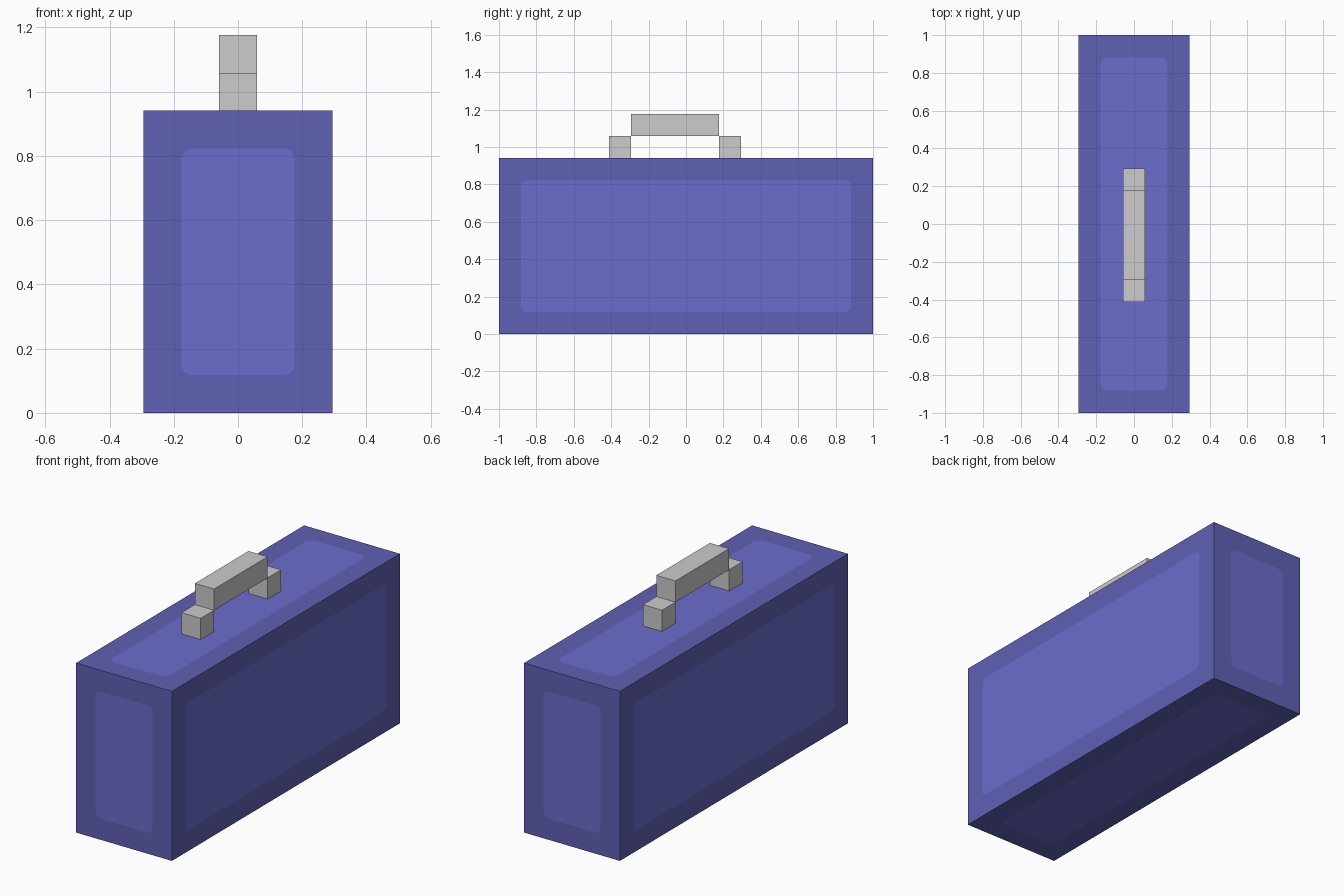
import bpy, bmesh, math
from mathutils import Vector

if "Cube" in bpy.data.objects:
    bpy.data.objects.remove(bpy.data.objects["Cube"])

U = 2 / 17                      # one block unit


def srgb(r, g, b):
    f = lambda c: c / 12.92 if c <= 0.04045 else ((c + 0.055) / 1.055) ** 2.4
    return (f(r / 255), f(g / 255), f(b / 255), 1)


def material(name, rgb):
    m = bpy.data.materials.new(name)
    m.diffuse_color = srgb(*rgb)
    m.use_nodes = True
    m.node_tree.nodes["Principled BSDF"].inputs["Base Color"].default_value = m.diffuse_color
    return m


border = material("dark violet border", (96, 96, 181))
panel = material("light violet panel", (108, 108, 205))
grey = material("handle grey", (204, 204, 204))


def make_object(name, bm, mats):
    bmesh.ops.remove_doubles(bm, verts=bm.verts, dist=1e-5)
    bmesh.ops.recalc_face_normals(bm, faces=bm.faces)
    me = bpy.data.meshes.new(name)
    bm.to_mesh(me)
    bm.free()
    for m in mats:
        me.materials.append(m)
    ob = bpy.data.objects.new(name, me)
    bpy.context.collection.objects.link(ob)
    return ob


def box(name, lo, hi, mat):
    bm = bmesh.new()
    bmesh.ops.create_cube(bm, size=1)
    for v in bm.verts:
        v.co = [(a + b) / 2 + c * (b - a) for a, b, c in zip(lo, hi, v.co)]
    return make_object(name, bm, [mat])


def panelled_side(bm, axis, sign, centre, half, inset, radius, steps=4):
    """One case side: a border frame around a flush rounded panel."""
    u, w = [a for a in range(3) if a != axis]

    def vert(a, b):
        p = Vector(centre)
        p[axis] += sign * half[axis]
        p[u] += a
        p[w] += b
        return bm.verts.new(p)

    corners, arcs = [], []
    for i, (su, sw) in enumerate([(1, 1), (-1, 1), (-1, -1), (1, -1)]):
        corners.append(vert(su * half[u], sw * half[w]))
        cu = su * (half[u] - inset - radius)
        cw = sw * (half[w] - inset - radius)
        angles = [math.pi / 2 * (i + k / steps) for k in range(steps + 1)]
        arcs.append([vert(cu + radius * math.cos(t), cw + radius * math.sin(t))
                     for t in angles])
    bm.faces.new([v for arc in arcs for v in arc]).material_index = 1
    for i in range(4):
        j = (i + 1) % 4
        bm.faces.new([corners[i], corners[j], arcs[j][0], arcs[i][-1]])
        for a, b in zip(arcs[i], arcs[i][1:]):
            bm.faces.new([corners[i], b, a])


# Case body with an inset panel on all six sides
bm = bmesh.new()
half = (2.5 * U, 8.5 * U, 4 * U)
for axis in range(3):
    for sign in (-1, 1):
        panelled_side(bm, axis, sign, (0, 0, 4 * U), half, U, 0.035)
make_object("case_body", bm, [border, panel])

# Handle: two posts and a raised grip between them
h = U / 2
box("handle_front_post", (-h, -3.5 * U, 8 * U), (h, -2.5 * U, 9 * U), grey)
box("handle_back_post", (-h, 1.5 * U, 8 * U), (h, 2.5 * U, 9 * U), grey)
box("handle_grip", (-h, -2.5 * U, 9 * U), (h, 1.5 * U, 10 * U), grey)
